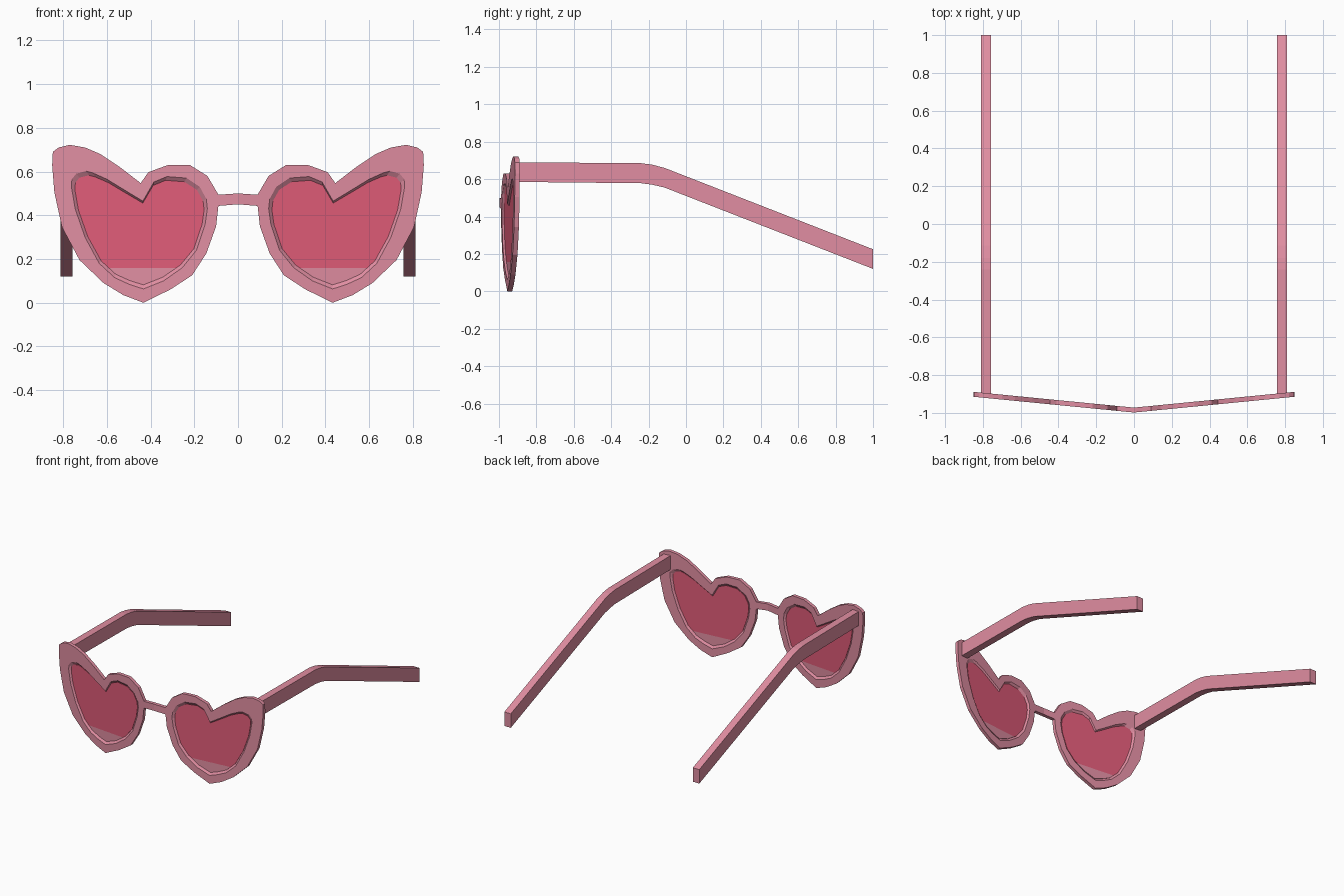
import bpy, bmesh
from mathutils import Vector

if "Cube" in bpy.data.objects:
    bpy.data.objects.remove(bpy.data.objects["Cube"])


def material(name, rgb):
    m = bpy.data.materials.new(name)
    m.diffuse_color = (*rgb, 1.0)
    m.use_nodes = True
    m.node_tree.nodes["Principled BSDF"].inputs["Base Color"].default_value = m.diffuse_color
    return m


PINK = material("frame pink", (0.75, 0.27, 0.36))
ROSE = material("lens rose", (0.75, 0.107, 0.19))


def finish(name, bm, mats, mirror=True):
    bmesh.ops.recalc_face_normals(bm, faces=bm.faces[:])
    me = bpy.data.meshes.new(name)
    bm.to_mesh(me)
    bm.free()
    ob = bpy.data.objects.new(name, me)
    bpy.context.collection.objects.link(ob)
    for m in mats:
        me.materials.append(m)
    if mirror:
        ob.modifiers.new("mirror", 'MIRROR').use_mirror_merge = False
    return ob


def swept_y(x, depth):
    # the front of the glasses sweeps back toward the sides
    return -0.998 + 0.098 * abs(x) + depth


def ring(bm, pts, depth):
    return [bm.verts.new((x, swept_y(x, depth), z)) for x, z in pts]


def bridge(bm, a, b):
    n = len(a)
    for i in range(n):
        j = (i + 1) % n
        bm.faces.new((a[i], a[j], b[j], b[i]))


# outer outline and opening outline of one heart rim: (x, z, x, z)
PAIRS = [
    (.09, .495, .145, .475), (.14, .58, .175, .53), (.22, .63, .235, .57),
    (.32, .63, .325, .577), (.41, .597, .385, .552), (.445, .547, .435, .465),
    (.54, .62, .51, .51), (.63, .68, .60, .565), (.70, .71, .665, .594),
    (.77, .722, .695, .602), (.82, .71, .74, .59), (.847, .69, .76, .565),
    (.85, .63, .762, .53), (.84, .505, .745, .43), (.805, .345, .70, .30),
    (.725, .195, .635, .18), (.615, .09, .565, .115), (.525, .035, .50, .085),
    (.433, .0, .433, .063), (.31, .06, .34, .10), (.21, .125, .255, .16),
    (.145, .225, .19, .24), (.10, .35, .15, .36), (.09, .44, .14, .43),
]
outer = [p[:2] for p in PAIRS]
inner = [p[2:] for p in PAIRS]
C = (0.44, 0.33)
seat = [(C[0] + (x - C[0]) * 0.95, C[1] + (z - C[1]) * 0.93) for x, z in inner]
THICK = 0.026

# heart rims, with the opening tapering in to the lens
bm = bmesh.new()
loops = [ring(bm, outer, 0), ring(bm, inner, 0), ring(bm, seat, THICK / 2),
         ring(bm, inner, THICK), ring(bm, outer, THICK)]
for k in range(5):
    bridge(bm, loops[k], loops[(k + 1) % 5])
finish("heart_rims", bm, [PINK])

# lenses, with a frame-coloured strip along the bottom
bm = bmesh.new()
front, back = ring(bm, seat, 0.010), ring(bm, seat, 0.016)
bridge(bm, front, back)
bm.faces.new(front)
bm.faces.new(back)
bmesh.ops.bisect_plane(bm, geom=bm.verts[:] + bm.edges[:] + bm.faces[:],
                       plane_co=(0, 0, 0.158), plane_no=(0, 0, 1))
for f in bm.faces:
    if max(v.co.z for v in f.verts) < 0.16:
        f.material_index = 1
bmesh.ops.triangulate(bm, faces=[f for f in bm.faces if len(f.verts) > 4])
finish("lenses", bm, [ROSE, PINK])

# nose bridge
bm = bmesh.new()
sections = []
for x, lo, hi in ((-.10, .442, .493), (0, .45, .5), (.10, .442, .493)):
    sections.append([bm.verts.new((x, swept_y(x, d), z))
                     for d, z in ((0, lo), (0, hi), (THICK, hi), (THICK, lo))])
bridge(bm, sections[0], sections[1])
bridge(bm, sections[1], sections[2])
bm.faces.new(sections[0])
bm.faces.new(sections[2])
finish("nose_bridge", bm, [PINK], mirror=False)

# temple arms: side profile given thickness across x
profile = [(-.907, .69), (-.24, .685), (-.18, .677), (-.115, .66), (1, .225),
           (1, .12), (-.115, .555), (-.18, .57), (-.24, .578), (-.907, .585)]
bm = bmesh.new()
a = [bm.verts.new((.757, y, z)) for y, z in profile]
b = [bm.verts.new((.811, y, z)) for y, z in profile]
bridge(bm, a, b)
bm.faces.new(a)
bm.faces.new(b)
finish("temple_arms", bm, [PINK])
